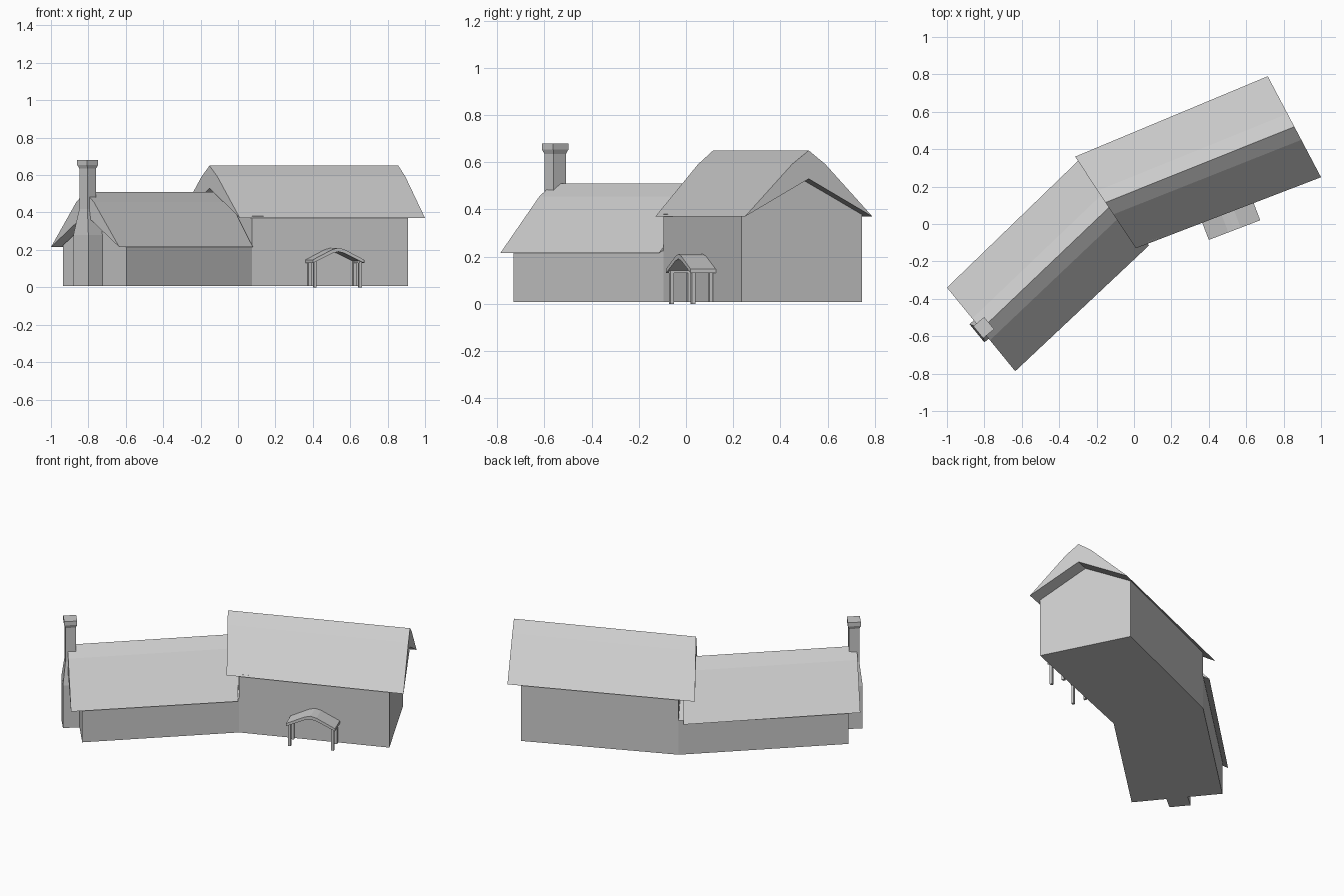
import bpy, bmesh
from mathutils import Vector

cube = bpy.data.objects.get("Cube")
if cube:
    bpy.data.objects.remove(cube, do_unlink=True)

grey = bpy.data.materials.new("plain_grey")
grey.use_nodes = True
grey.diffuse_color = (0.6, 0.6, 0.6, 1)
grey.node_tree.nodes["Principled BSDF"].inputs["Base Color"].default_value = (0.6, 0.6, 0.6, 1)


def loft(name, rings):
    """Closed solid through rings of equal point count, capped at both ends."""
    bm = bmesh.new()
    loops = [[bm.verts.new(p) for p in ring] for ring in rings]
    for a, b in zip(loops, loops[1:]):
        for i in range(len(a)):
            j = (i + 1) % len(a)
            bm.faces.new((a[i], a[j], b[j], b[i]))
    bm.faces.new(loops[0])
    bm.faces.new(loops[-1])
    bmesh.ops.recalc_face_normals(bm, faces=bm.faces)
    mesh = bpy.data.meshes.new(name)
    bm.to_mesh(mesh)
    bm.free()
    mesh.materials.append(grey)
    obj = bpy.data.objects.new(name, mesh)
    bpy.context.collection.objects.link(obj)
    return obj


def gable_ring(south, north, profile):
    """Place a (fraction across, height) profile on a south-north line."""
    s, n = Vector(south), Vector(north)
    return [(*s.lerp(n, t), z) for t, z in profile]


def extrude_profile(name, end_a, end_b, profile):
    return loft(name, [gable_ring(*end_a, profile), gable_ring(*end_b, profile)])


def roof_profile(eave, soffit, shoulder, ridge):
    return [(0, eave), (0.25 * 1.48, shoulder), (0.5, ridge),
            (1 - 0.25 * 1.48, shoulder), (1, eave), (0.5, soffit)]


def wall_profile(eave, apex):
    return [(0, 0.007), (0, eave), (0.5, apex), (1, eave), (1, 0.007)]


# Walls: two wings meeting at a bent corner
corner = ((0.075, -0.095), (-0.21, 0.375))
west_wall = ((-0.595, -0.73), (-0.935, -0.315))
east_wall = ((0.91, 0.235), (0.65, 0.745))
extrude_profile("tall_wing_walls", corner, east_wall, wall_profile(0.38, 0.528))
extrude_profile("low_wing_walls", west_wall, corner, wall_profile(0.225, 0.388))

# Roofs with a softened ridge and a sloping soffit
extrude_profile("tall_wing_roof", ((0.01, -0.13), (-0.315, 0.36)),
                ((1.0, 0.25), (0.715, 0.79)), roof_profile(0.37, 0.53, 0.592, 0.65))
extrude_profile("low_wing_roof", ((-0.635, -0.787), (-1.0, -0.34)),
                ((0.08, -0.115), (-0.25, 0.385)), roof_profile(0.215, 0.39, 0.455, 0.51))

# Chimney stack against the west gable
wall_mid = (Vector(west_wall[0]) + Vector(west_wall[1])) / 2
along = (Vector(west_wall[0]) - Vector(west_wall[1])).normalized()
out = Vector((along.y, -along.x))


def stack_ring(z, half_width, near, far):
    corners = [(-half_width, near), (half_width, near), (half_width, far), (-half_width, far)]
    return [(*(wall_mid + along * a + out * b), z) for a, b in corners]


loft("chimney", [
    stack_ring(0.007, 0.063, -0.02, 0.097),
    stack_ring(0.28, 0.063, -0.02, 0.097),
    stack_ring(0.42, 0.034, 0.02, 0.08),
    stack_ring(0.635, 0.034, 0.02, 0.08),
    stack_ring(0.655, 0.042, 0.012, 0.088),
    stack_ring(0.68, 0.042, 0.012, 0.088)])

# Porch: small gabled canopy on posts
front_left, front_right = Vector((0.40, -0.085)), Vector((0.675, 0.02))
side = (front_right - front_left).normalized()
inward = Vector((-side.y, side.x))
depth = 0.125
canopy = [(0, 0.13), (0, 0.147), (0.38, 0.202), (0.5, 0.211), (0.62, 0.202), (1, 0.147),
          (1, 0.13), (0.62, 0.182), (0.5, 0.191), (0.38, 0.182)]
extrude_profile("porch_roof", (front_left, front_right),
                (front_left + inward * depth, front_right + inward * depth), canopy)


def porch_box(name, a, b, half_a, half_b, low, high):
    def ring(z):
        return [(*(front_left + side * (a + i * half_a) + inward * (b + j * half_b)), z)
                for i, j in ((-1, -1), (1, -1), (1, 1), (-1, 1))]
    loft(name, [ring(low), ring(high)])


width = (front_right - front_left).length
for label, a in (("west", 0.018), ("east", width - 0.018)):
    porch_box(label + "_front_post", a, 0.018, 0.008, 0.008, 0, 0.15)
    porch_box(label + "_wall_post", a, 0.098, 0.008, 0.008, 0.007, 0.15)
    porch_box(label + "_porch_beam", a, 0.058, 0.007, 0.05, 0.13, 0.145)
